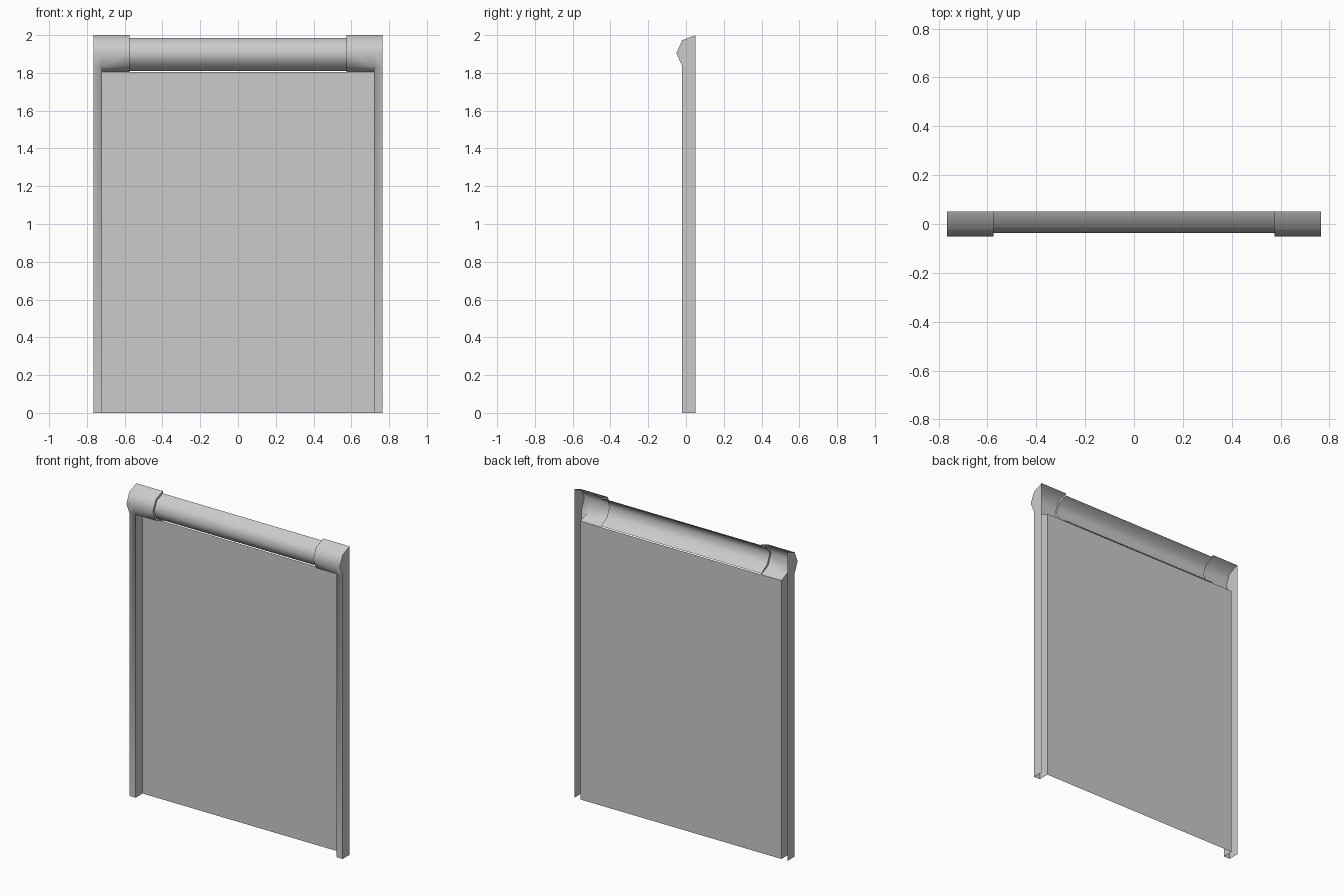
import bpy, bmesh, math

if "Cube" in bpy.data.objects:
    bpy.data.objects.remove(bpy.data.objects["Cube"])

X_OUT, X_RAIL, X_CAP = 0.765, 0.72, 0.575
Y_BACK, Y_RAIL = 0.051, -0.02
# Hood profiles as (y, z), from the back top edge round the front to the back bottom
CAP = [(Y_BACK, 2.0), (-0.02, 1.973), (-0.051, 1.904), (Y_RAIL, 1.835), (Y_BACK, 1.805)]
TUBE = [(Y_BACK, 1.985), (-0.01, 1.96), (-0.037, 1.904), (-0.01, 1.846), (Y_BACK, 1.811)]


def face(bm, pts):
    bm.faces.new([bm.verts.new(p) for p in pts])


def sheet(bm, profile, x0, x1):
    """Sweep an open (y, z) profile along x, facing the front."""
    for a, b in zip(profile, profile[1:]):
        face(bm, [(x0, *a), (x0, *b), (x1, *b), (x1, *a)])


def finish(bm, name, mirror=False):
    bmesh.ops.remove_doubles(bm, verts=bm.verts, dist=0.0005)
    me = bpy.data.meshes.new(name)
    bm.to_mesh(me)
    bm.free()
    ob = bpy.data.objects.new(name, me)
    bpy.context.collection.objects.link(ob)
    if mirror:
        mod = ob.modifiers.new("Mirror", 'MIRROR')
        mod.use_mirror_merge = False
    bpy.ops.object.select_all(action='DESELECT')
    ob.select_set(True)
    bpy.context.view_layer.objects.active = ob
    bpy.ops.object.shade_smooth_by_angle(angle=math.radians(60))
    return ob


# Side frame: end cap, guide rail and outer side plate, open at the back
bm = bmesh.new()
sheet(bm, CAP, X_CAP, X_RAIL)
sheet(bm, CAP[:4] + [(Y_RAIL, 0)], X_RAIL, X_OUT)
# Step from end cap down to the roller hood
for (a, b), (c, d) in zip(zip(CAP, CAP[1:]), zip(TUBE, TUBE[1:])):
    face(bm, [(X_CAP, *p) for p in (a, c, d, b)])
# Inner wall of the rail
face(bm, [(X_RAIL, *p) for p in (CAP[4], (Y_BACK, 0), (Y_RAIL, 0), CAP[3])])
# Outer plate following the hood outline
face(bm, [(X_OUT, *p) for p in CAP[:4] + [(Y_RAIL, 0), (Y_BACK, 0)]])
finish(bm, "side_frame", mirror=True)

# Roller hood between the end caps
bm = bmesh.new()
sheet(bm, TUBE, -X_CAP, X_CAP)
finish(bm, "roller_hood")

# Flat shutter panel set at the back of the rails
bm = bmesh.new()
sheet(bm, [CAP[4], (Y_BACK, 0)], -X_RAIL, X_RAIL)
finish(bm, "shutter_panel")
